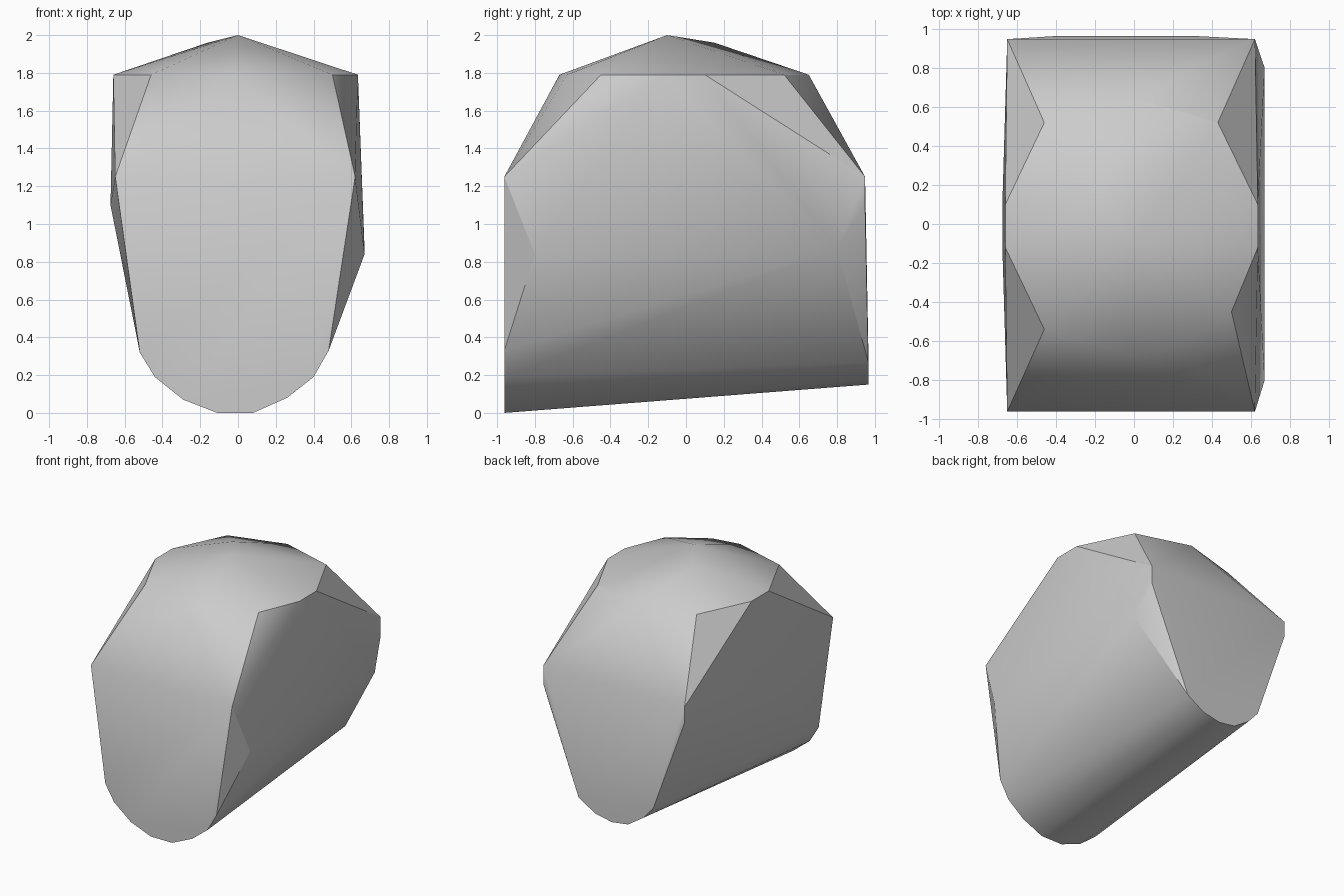
import bpy, bmesh, math

cube = bpy.data.objects.get("Cube")
if cube:
    bpy.data.objects.remove(cube, do_unlink=True)

# Stone material
stone = bpy.data.materials.new("stone_grey")
stone.use_nodes = True
GREY = (0.6, 0.6, 0.6, 1.0)
stone.diffuse_color = GREY
stone.node_tree.nodes["Principled BSDF"].inputs["Base Color"].default_value = GREY

# Front end outline (x, z), rounded at the bottom
front = [(-.65, 1.25), (-.52, .32), (-.44, .19), (-.29, .07), (-.11, 0),
         (.08, 0), (.26, .08), (.40, .19), (.48, .33), (.62, 1.25)]
# Back end outline (x, z), narrower and raised
back = [(-.65, 1.25), (-.65, 1.12), (-.38, .36), (-.29, .26), (-.155, .17),
        (-.01, .15), (.14, .18), (.29, .27), (.62, 1.1), (.62, 1.25)]
# Shoulder ring (x, y)
ring = [(-.46, .52), (-.01, .65), (.43, .52), (.635, .1), (.635, -.12),
        (.5, -.45), (.21, -.63), (-.02, -.67), (-.46, -.54), (-.66, -.12), (-.66, .1)]
# Crown and side bulges
bulges = [(0, -.1, 2), (-.16, .15, 1.96), (.67, -.8, .84), (.67, .8, .87),
          (-.675, .1, 1.1), (-.675, -.12, 1.1)]

points = [(x, -.962, z) for x, z in front]
points += [(x, .965 if z < .4 else .948, z) for x, z in back]
points += [(x, y, 1.79) for x, y in ring] + bulges

# Wrap the outlines into one faceted boulder
bm = bmesh.new()
for p in points:
    bm.verts.new(p)
hull = bmesh.ops.convex_hull(bm, input=bm.verts[:])
loose = {g for g in hull["geom_interior"] + hull["geom_unused"]
         if isinstance(g, bmesh.types.BMVert)}
bmesh.ops.delete(bm, geom=list(loose), context='VERTS')
bmesh.ops.dissolve_limit(bm, angle_limit=math.radians(1), verts=bm.verts[:], edges=bm.edges[:])
bmesh.ops.recalc_face_normals(bm, faces=bm.faces[:])
mesh = bpy.data.meshes.new("boulder")
bm.to_mesh(mesh)
bm.free()
mesh.materials.append(stone)
boulder = bpy.data.objects.new("boulder", mesh)
bpy.context.collection.objects.link(boulder)

# Soft shading with crisp main ridges
bpy.ops.object.select_all(action='DESELECT')
boulder.select_set(True)
bpy.context.view_layer.objects.active = boulder
bpy.ops.object.shade_smooth_by_angle(angle=math.radians(30))
